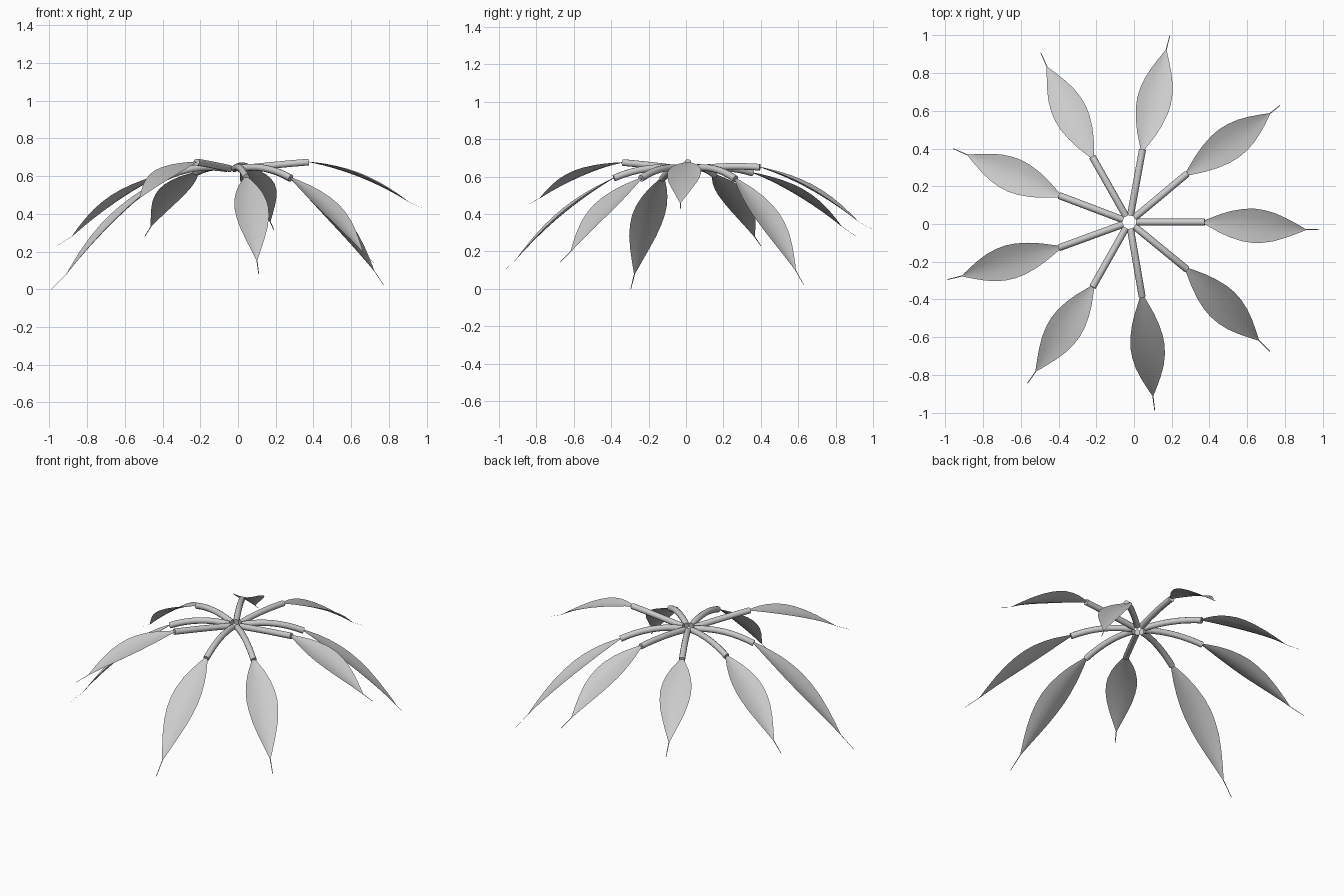
import bpy, bmesh
from math import radians
from mathutils import Vector

if "Cube" in bpy.data.objects:
    bpy.data.objects.remove(bpy.data.objects["Cube"])

HUB = Vector((-0.025, 0.01, 0.64))

# per leaf: stalk end, blade tip, thin drip point
LEAVES = [
    ((0.375, 0.01, 0.675), (0.91, -0.03, 0.46), (0.985, -0.03, 0.43)),
    ((0.28, 0.265, 0.587), (0.72, 0.585, 0.10), (0.775, 0.63, 0.02)),
    ((0.045, 0.395, 0.65), (0.17, 0.92, 0.36), (0.19, 1.0, 0.315)),
    ((-0.22, 0.355, 0.62), (-0.46, 0.83, 0.335), (-0.495, 0.91, 0.28)),
    ((-0.395, 0.15, 0.61), (-0.88, 0.365, 0.28), (-0.96, 0.40, 0.23)),
    ((-0.395, -0.125, 0.59), (-0.91, -0.275, 0.08), (-0.99, -0.295, 0.0)),
    ((-0.22, -0.335, 0.675), (-0.52, -0.78, 0.485), (-0.565, -0.845, 0.45)),
    ((0.043, -0.385, 0.592), (0.10, -0.91, 0.155), (0.11, -0.99, 0.08)),
    ((0.28, -0.24, 0.59), (0.66, -0.615, 0.20), (0.72, -0.675, 0.14)),
]

# half width of the blade along its length
PROFILE = [(0, .011), (.06, .028), (.14, .050), (.24, .071), (.35, .086),
           (.45, .091), (.55, .087), (.66, .075), (.78, .053), (.88, .031),
           (.95, .015), (1, .003)]


def make_stalk(i, end):
    # arched round stalk from the hub to the blade
    flat = Vector((end.x - HUB.x, end.y - HUB.y, 0)).normalized()
    start = HUB + flat * 0.037
    bump = max(0.0, 0.68 - end.z) * 0.3
    cu = bpy.data.curves.new(f"leaf_stalk_{i}", 'CURVE')
    cu.dimensions = '3D'
    cu.bevel_depth = 0.0185
    cu.bevel_resolution = 3
    cu.use_fill_caps = True
    sp = cu.splines.new('POLY')
    n = 8
    sp.points.add(n)
    for k in range(n + 1):
        t = k / n
        p = start.lerp(end, t)
        p.z += bump * 4 * t * (1 - t)
        sp.points[k].co = (*p, 1)
    ob = bpy.data.objects.new(cu.name, cu)
    bpy.context.collection.objects.link(ob)
    bpy.ops.object.select_all(action='DESELECT')
    ob.select_set(True)
    bpy.context.view_layer.objects.active = ob
    bpy.ops.object.convert(target='MESH')
    bpy.ops.object.shade_smooth_by_angle(angle=radians(60))


def make_blade(i, base, tip, drip):
    # lengthwise arched, slightly cupped blade ending in a thin drip point
    along = (tip - base).normalized()
    side = Vector((0, 0, 1)).cross(along).normalized()
    up = along.cross(side)
    rows = [(base.lerp(tip, t) + up * 0.027 * 4 * t * (1 - t), w)
            for t, w in PROFILE]
    rows.append((drip, 0.002))
    bm = bmesh.new()
    grid = []
    for p, w in rows:
        grid.append([bm.verts.new(p + side * w * s + up * 0.2 * w * s * s)
                     for s in (-1, -.5, 0, .5, 1)])
    for a, b in zip(grid, grid[1:]):
        for k in range(4):
            f = bm.faces.new((a[k], b[k], b[k + 1], a[k + 1]))
            f.smooth = True
    bmesh.ops.recalc_face_normals(bm, faces=bm.faces)
    if sum(f.normal.z for f in bm.faces) < 0:
        bmesh.ops.reverse_faces(bm, faces=bm.faces)
    me = bpy.data.meshes.new(f"leaf_blade_{i}")
    bm.to_mesh(me)
    bm.free()
    bpy.context.collection.objects.link(bpy.data.objects.new(me.name, me))


for i, pts in enumerate(LEAVES):
    end, tip, drip = map(Vector, pts)
    make_stalk(i, end)
    make_blade(i, end, tip, drip)
